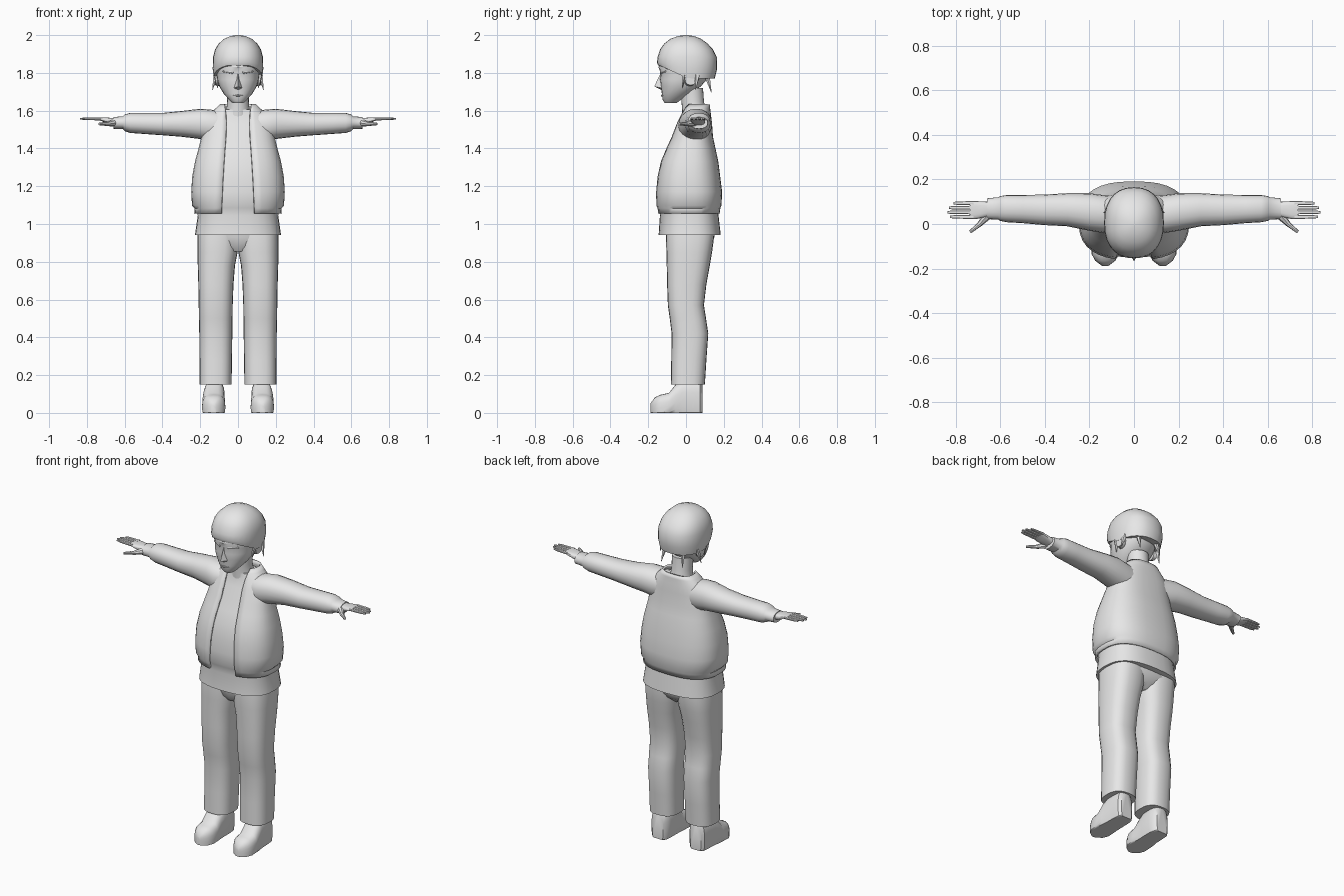
import bpy, bmesh, math
from mathutils import Vector

grey = bpy.data.materials.new("plain_grey")
grey.diffuse_color = (0.8, 0.8, 0.8, 1)
AXES = {'z': (0, 1, 2), 'x': (1, 2, 0), 'y': (0, 2, 1)}


def finish(name, bm, mirror=False, thick=0, angle=40):
    bmesh.ops.recalc_face_normals(bm, faces=bm.faces[:])
    me = bpy.data.meshes.new(name)
    bm.to_mesh(me)
    bm.free()
    me.materials.append(grey)
    ob = bpy.data.objects.new(name, me)
    bpy.context.collection.objects.link(ob)
    bpy.ops.object.select_all(action='DESELECT')
    ob.select_set(True)
    bpy.context.view_layer.objects.active = ob
    bpy.ops.object.shade_smooth_by_angle(angle=math.radians(angle))
    if thick:
        m = ob.modifiers.new("thickness", 'SOLIDIFY')
        m.thickness, m.offset = thick, 0
    if mirror:
        ob.modifiers.new("mirror", 'MIRROR')
    return ob


def loft(name, rings, axis='z', p=2.4, n=24, gaps=None, mirror=False,
         thick=0, tweak=None, caps=True, angle=40):
    """Rings are (position, a_min, a_max, b_min, b_max) along the axis."""
    bm = bmesh.new()
    ia, ib, it = AXES[axis]
    power = lambda v: math.copysign(abs(v) ** (2 / p), v)
    rows = []
    for k, (t, a0, a1, b0, b1) in enumerate(rings):
        ha, hb = (a1 - a0) / 2, (b1 - b0) / 2
        g = math.asin(min(1, gaps[k] / ha) ** (p / 2)) if gaps else 0
        row = []
        for i in range(n):
            s = g + (2 * math.pi - 2 * g) * i / (n - 1 if gaps else n)
            co = [0, 0, 0]
            co[ia] = (a0 + a1) / 2 + ha * power(math.sin(s))
            co[ib] = (b0 + b1) / 2 - hb * power(math.cos(s))
            co[it] = t
            if tweak:
                co = tweak(co, k)
            row.append(bm.verts.new(co))
        rows.append(row)
    for r0, r1 in zip(rows, rows[1:]):
        for i in range(n - 1 if gaps else n):
            j = (i + 1) % n
            bm.faces.new((r0[i], r0[j], r1[j], r1[i]))
    if caps and not gaps:
        bm.faces.new(rows[0])
        bm.faces.new(rows[-1])
    return finish(name, bm, mirror, thick, angle)


def tube(name, p0, p1, r0, r1, n=8, mirror=True):
    bm = bmesh.new()
    p0, p1 = Vector(p0), Vector(p1)
    d = p1 - p0
    bmesh.ops.create_cone(bm, cap_ends=True, segments=n, radius1=r0,
                          radius2=r1, depth=d.length)
    bm.transform(d.to_track_quat('Z', 'Y').to_matrix().to_4x4())
    bmesh.ops.translate(bm, vec=(p0 + p1) / 2, verts=bm.verts[:])
    return finish(name, bm, mirror)


def sym(rows):
    return [(z, -w, w, f, b) for z, w, f, b in rows]


# Face, with recessed eye line and narrow chin
loft("face", sym([(1.64, .028, -.112, -.05), (1.655, .045, -.123, -.03),
                  (1.69, .076, -.128, .03), (1.73, .1, -.133, .08),
                  (1.765, .11, -.138, .11), (1.8, .115, -.134, .13),
                  (1.83, .12, -.146, .14), (1.9, .11, -.12, .13)]), p=2.2)

# Nose wedge
bm = bmesh.new()
nose = [bm.verts.new(c) for c in [(0, -.132, 1.805), (-.022, -.128, 1.72),
                                  (.022, -.128, 1.72), (0, -.168, 1.728),
                                  (0, -.13, 1.71)]]
for f in [(0, 1, 3), (0, 3, 2), (1, 4, 3), (4, 2, 3), (0, 2, 4, 1)]:
    bm.faces.new([nose[i] for i in f])
finish("nose", bm, angle=60)
tube("eyelid", (.025, -.131, 1.8), (.08, -.108, 1.808), .007, .004)
tube("lips", (0, -.129, 1.68), (.026, -.122, 1.68), .005, .002)
loft("ear", [(.1, -.01, .05, 1.73, 1.8), (.122, -.005, .055, 1.735, 1.8)],
     'x', n=12, mirror=True)


# Hair cap whose rim drops from the forehead to the nape
def rim(co, k):
    if k < 2:
        drop = .07 * min(1, max(0, (co[1] + .14) / .15))
        co[2] -= drop * (1 if k == 0 else .5)
    return co


loft("hair", sym([(1.84, .128, -.148, .152), (1.855, .134, -.154, .165),
                  (1.885, .132, -.15, .163), (1.925, .121, -.137, .142),
                  (1.955, .102, -.115, .115), (1.98, .074, -.083, .08),
                  (1.994, .042, -.045, .045), (2.0, .012, -.012, .012)]),
     p=2.3, n=28, tweak=rim)
tube("side_lock", (.118, -.01, 1.79), (.108, -.02, 1.72), .014, .001, 5)
tube("ear_lock", (.115, .06, 1.79), (.136, .05, 1.71), .016, .001, 5)
tube("nape_lock", (.06, .11, 1.79), (.07, .135, 1.695), .016, .001, 5)

# Neck
loft("neck", sym([(1.54, .075, -.02, .12), (1.6, .062, -.02, .105),
                  (1.65, .057, -.024, .095), (1.72, .06, -.03, .09)]), p=2)

# Jacket body, open at the front, with gathered hem band
body = [(1.055, .226, -.146, .172), (1.085, .224, -.15, .176),
        (1.1, .238, -.156, .182), (1.17, .242, -.156, .185),
        (1.25, .237, -.148, .175), (1.33, .222, -.13, .165),
        (1.4, .203, -.1, .15), (1.46, .188, -.072, .137),
        (1.53, .176, -.045, .132), (1.58, .145, -.022, .126),
        (1.61, .112, -.008, .122), (1.632, .09, .004, .12)]
gaps = [.086, .086, .085, .082, .078, .073, .068, .063, .061, .063, .067, .07]
loft("jacket", sym(body), p=2.6, n=33, gaps=gaps, thick=.012)

# Shirt showing in the opening and below the hem
shirt = [(.942, .228, -.145, .184), (1.045, .213, -.138, .172)]
shirt += [(z, w - .01, f + .007, b - .009) for z, w, f, b in body[1:-2]]
shirt.append((1.605, .08, -.015, .11))
loft("shirt", sym(shirt), p=2.6, n=32)

# Sleeves and cuffs
loft("sleeve", [(.08, -.03, .125, 1.44, 1.595), (.14, -.04, .13, 1.435, 1.605),
                (.2, -.03, .138, 1.45, 1.61), (.3, -.01, .138, 1.462, 1.598),
                (.4, -.005, .132, 1.47, 1.588), (.5, .004, .13, 1.477, 1.588),
                (.57, .008, .13, 1.482, 1.588), (.6, .014, .125, 1.492, 1.58),
                (.61, .02, .12, 1.503, 1.57), (.66, .022, .115, 1.504, 1.566)],
     'x', p=2.2, n=20, mirror=True)

# Hands
loft("palm", [(.63, .04, .1, 1.52, 1.56), (.67, .03, .1, 1.525, 1.562),
              (.71, .022, .103, 1.54, 1.564), (.735, .024, .101, 1.549, 1.564)],
     'x', p=2.8, n=16, mirror=True)
for i, tip in enumerate((.825, .837, .83, .81)):
    y = .032 + i * .0205
    loft(f"finger_{i + 1}", [(.72, y - .009, y + .009, 1.548, 1.564),
                             (tip - .02, y - .008, y + .008, 1.551, 1.563),
                             (tip, y - .005, y + .005, 1.554, 1.561)],
         'x', n=8, mirror=True)
tube("thumb_base", (.645, .05, 1.537), (.69, .002, 1.53), .022, .012)
tube("thumb", (.685, .005, 1.53), (.735, -.036, 1.53), .012, .007)

# Trousers
loft("hips", sym([(.855, .06, -.07, .09), (.885, .13, -.09, .125),
                  (.93, .2, -.102, .15), (1.02, .205, -.11, .15)]), p=2.8)
loft("trouser_leg", [(.15, .034, .204, -.08, .1), (.28, .032, .204, -.078, .108),
                     (.42, .03, .205, -.076, .118), (.5, .029, .207, -.086, .106),
                     (.57, .028, .208, -.096, .095), (.68, .024, .21, -.1, .108),
                     (.78, .016, .213, -.102, .126), (.85, .002, .214, -.104, .138),
                     (.94, -.005, .214, -.106, .15), (1.0, -.005, .205, -.1, .145)],
     p=2.6, mirror=True)


# Shoes with flat soles
def sole(co, k):
    co[2] = max(co[2], 0)
    return co


loft("shoe", [(-.188, .115, .143, -.02, .05), (-.165, .084, .174, -.04, .082),
              (-.135, .067, .19, -.04, .096), (-.09, .067, .19, -.04, .106),
              (-.055, .07, .187, -.04, .15), (-.02, .07, .182, -.04, .172),
              (.04, .07, .18, -.04, .175), (.075, .076, .176, -.04, .17),
              (.088, .09, .162, -.03, .15)],
     'y', p=2.8, n=24, mirror=True, tweak=sole)
